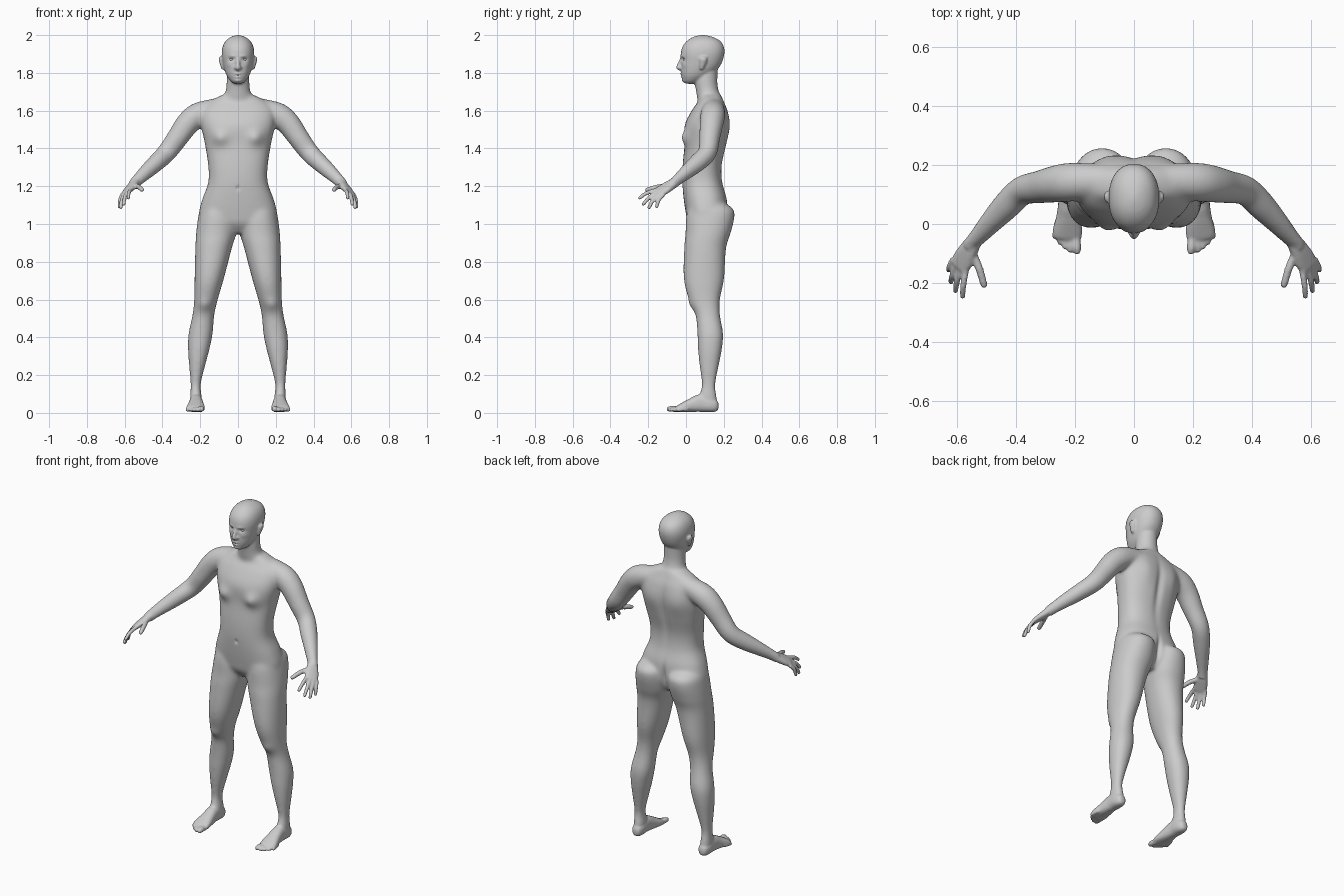
import bpy, bmesh, math
from mathutils import Vector

bm = bmesh.new()


def smooth_keys(keys, steps=5):
    """Catmull-Rom interpolation of every value in a list of keys."""
    out = []
    for i in range(len(keys) - 1):
        p0, p1 = keys[max(i - 1, 0)], keys[i]
        p2, p3 = keys[i + 1], keys[min(i + 2, len(keys) - 1)]
        for k in range(steps):
            t = k / steps
            out.append([0.5 * (2 * b + (c - a) * t + (2 * a - 5 * b + 4 * c - d) * t * t
                               + (3 * b - a - 3 * c + d) * t ** 3)
                        for a, b, c, d in zip(p0, p1, p2, p3)])
    return out + [list(keys[-1])]


def sweep(keys, wide, side=1, flat=False, power=2.0, n=32):
    """Closed tube through keys (x, y, z, half width, half depth)."""
    keys = smooth_keys(keys)
    pts = [Vector(k[:3]) for k in keys]
    rings = []
    for i, k in enumerate(keys):
        t = (pts[min(i + 1, len(pts) - 1)] - pts[max(i - 1, 0)]).normalized()
        if flat:
            t = Vector((0, 0, 1))
        u = Vector(wide)
        u = (u - t * u.dot(t)).normalized()
        v = t.cross(u)
        ring = []
        for j in range(n):
            a = 2 * math.pi * j / n
            c, s = math.cos(a), math.sin(a)
            c = math.copysign(abs(c) ** (2 / power), c)
            s = math.copysign(abs(s) ** (2 / power), s)
            p = pts[i] + u * c * max(k[3], .001) + v * s * max(k[4], .001)
            ring.append(bm.verts.new((p.x * side, p.y, p.z)))
        rings.append(ring)
    for a, b in zip(rings, rings[1:]):
        for j in range(n):
            bm.faces.new((a[j], a[(j + 1) % n], b[(j + 1) % n], b[j]))
    bm.faces.new(rings[0])
    bm.faces.new(rings[-1])


def stack(rows, side=1, power=2.0):
    """Horizontal slices (z, x min, x max, y min, y max)."""
    sweep([((a + b) / 2, (c + d) / 2, z, (b - a) / 2, (d - c) / 2) for z, a, b, c, d in rows],
          (1, 0, 0), side, True, power)


def digit(base, tip, r, side, bend=(0, 0, 0)):
    """Round-ended finger or toe."""
    a, b = Vector(base), Vector(tip)
    m = (a + b) / 2 + Vector(bend)
    d = (b - m).normalized()
    sweep([(*a, r, r), (*m, r, r), (*(b - d * r), r * .9, r * .9),
           (*(b - d * r * .3), r * .65, r * .65), (*b, r * .15, r * .15)],
          (.9, .3, -.3), side, n=14)


def sym(rows):
    return [(z, -w, w, a, b) for z, w, a, b in rows]


# Torso
stack(sym([(.95, .08, .05, .17), (1.0, .18, .012, .205), (1.05, .207, 0, .218), (1.13, .19, -.012, .217),
           (1.22, .158, -.02, .193), (1.31, .158, -.018, .19), (1.42, .175, -.008, .214),
           (1.52, .195, -.008, .23), (1.60, .195, .03, .22), (1.65, .15, .065, .20),
           (1.685, .08, .075, .185)]), power=2.4)
# Neck
stack(sym([(1.60, .11, .07, .21), (1.66, .088, .06, .195), (1.70, .067, .053, .175),
           (1.75, .06, .047, .166), (1.82, .057, .05, .168)]))
# Head
stack(sym([(1.742, .018, .0, .035), (1.753, .036, -.012, .07), (1.78, .057, -.022, .12),
           (1.81, .070, -.026, .160), (1.85, .080, -.026, .188), (1.90, .086, -.028, .203),
           (1.94, .081, -.018, .200), (1.97, .065, .006, .180), (1.99, .038, .038, .142),
           (2.0, .008, .075, .1)]), power=2.2)
# Nose
sweep([(0, -.02, 1.885, .007, .008), (0, -.029, 1.86, .009, .01), (0, -.038, 1.838, .012, .012),
       (0, -.039, 1.827, .014, .012), (0, -.028, 1.817, .010, .008)], (1, 0, 0), n=16)

for s in (1, -1):
    # Nostril wing and ear
    digit((.011, -.012, 1.828), (.014, -.039, 1.826), .009, s)
    stack([(1.815, .076, .084, .078, .088), (1.825, .074, .089, .073, .094), (1.85, .076, .097, .072, .106),
           (1.872, .078, .102, .072, .112), (1.885, .078, .099, .08, .107)], s)
    # Leg
    stack([(1.12, .04, .17, .03, .19), (1.08, .012, .20, .01, .25), (1.03, .006, .212, .0, .256),
           (.95, .01, .222, -.003, .236), (.87, .033, .226, -.01, .212), (.71, .075, .23, -.012, .202),
           (.60, .107, .232, .015, .18), (.52, .125, .241, .05, .18), (.42, .134, .262, .06, .197),
           (.34, .15, .265, .063, .191), (.26, .171, .26, .07, .176), (.15, .197, .251, .083, .156),
           (.08, .192, .253, .07, .162), (.03, .196, .249, .09, .165)], s, 2.15)
    # Foot
    sweep([(.222, .172, .035, .012, .015), (.222, .16, .036, .026, .03), (.222, .13, .042, .034, .038),
           (.222, .08, .052, .034, .047), (.222, .03, .041, .04, .037), (.224, -.02, .028, .049, .024),
           (.226, -.048, .02, .046, .016), (.227, -.056, .018, .03, .009)], (1, 0, 0), s, power=2.4)
    # Toes
    for x, y, r in ((.192, -.104, .016), (.216, -.099, .0115), (.235, -.087, .011),
                    (.253, -.071, .0105), (.270, -.052, .0105)):
        digit((x * .8 + .044, y + .06, .02), (x, y, r + .003), r, s, (0, 0, .002))
    # Arm
    sweep([(.04, .145, 1.625, .05, .05), (.14, .145, 1.603, .06, .058), (.215, .142, 1.575, .066, .066),
           (.268, .135, 1.53, .063, .063), (.32, .125, 1.457, .056, .057), (.378, .113, 1.378, .05, .052),
           (.432, .062, 1.325, .049, .047), (.49, 0, 1.272, .038, .04), (.54, -.055, 1.224, .027, .03),
           (.553, -.075, 1.208, .027, .028)], (0, 1, 0), s)
    # Palm
    sweep([(.538, -.05, 1.226, .026, .02), (.558, -.085, 1.204, .033, .021),
           (.578, -.12, 1.182, .039, .017), (.593, -.147, 1.165, .036, .013)], (.05, .035, -.028), s, power=2.5)
    # Fingers and thumb
    for base, tip in (((.567, -.147, 1.183), (.581, -.253, 1.133)), ((.584, -.14, 1.173), (.606, -.232, 1.098)),
                      ((.600, -.133, 1.164), (.621, -.2, 1.079)), ((.612, -.118, 1.157), (.629, -.158, 1.083))):
        digit(base, tip, .0108, s, (.004, -.006, .007))
    digit((.552, -.085, 1.203), (.505, -.216, 1.178), .0135, s, (-.003, .003, .006))

bmesh.ops.recalc_face_normals(bm, faces=bm.faces)
mesh = bpy.data.meshes.new("body")
bm.to_mesh(mesh)
bm.free()
body = bpy.data.objects.new("body", mesh)
bpy.context.collection.objects.link(body)
bpy.context.view_layer.objects.active = body
body.select_set(True)

# Fuse all parts into one skin
fuse = body.modifiers.new("fuse", 'REMESH')
fuse.mode = 'VOXEL'
fuse.voxel_size = .0058
bpy.ops.object.convert(target='MESH')

# Blend joints strongly on trunk and limbs, gently on face, hands and feet
group = body.vertex_groups.new(name="trunk")
for v in body.data.vertices:
    c = v.co
    w = min(1, max(0, (c.z - .07) / .08), max(0, (1.76 - c.z) / .05), max(0, (c.y + .06) / .04))
    group.add([v.index], w, 'REPLACE')
for count, name in ((4, ""), (45, "trunk")):
    m = body.modifiers.new("blend", 'SMOOTH')
    m.factor, m.iterations, m.vertex_group = .5, count, name
bpy.ops.object.convert(target='MESH')

# Sculpted details: centre, radii, push along y
bumps = [(.10, -.02, 1.455, .045, .06, .04, -.026),      # breast
         (0, .23, 1.42, .022, .06, .16, -.012),          # spine
         (0, .23, 1.04, .014, .06, .07, -.018),          # cleft
         (.09, .22, 1.52, .05, .05, .08, .008),          # shoulder blade
         (0, -.02, 1.19, .009, .03, .012, .007),         # navel
         (.178, .03, .57, .03, .04, .035, -.008),        # knee
         (.034, -.02, 1.872, .015, .03, .009, .010),     # eye socket
         (.03, -.025, 1.889, .02, .02, .006, -.004),     # brow
         (.05, -.01, 1.842, .018, .03, .015, -.004),     # cheek
         (0, -.025, 1.794, .017, .03, .005, -.008),      # upper lip
         (0, -.025, 1.779, .015, .03, .005, -.008),      # lower lip
         (0, -.025, 1.7865, .02, .03, .0025, .006),      # mouth line
         (0, -.015, 1.757, .02, .03, .011, -.007)]       # chin
for v in body.data.vertices:
    x, y, z = abs(v.co.x), v.co.y, v.co.z
    for cx, cy, cz, rx, ry, rz, push in bumps:
        d = ((x - cx) / rx) ** 2 + ((y - cy) / ry) ** 2 + ((z - cz) / rz) ** 2
        if d < 9:
            v.co.y += push * math.exp(-d)
body.data.shade_smooth()

# Eyes
for s, name in ((1, "left_eye"), (-1, "right_eye")):
    bpy.ops.mesh.primitive_uv_sphere_add(segments=24, ring_count=12, radius=.012,
                                         location=(.034 * s, -.003, 1.872))
    bpy.context.object.name = name
    bpy.context.object.scale = (1.1, 1, .75)
    bpy.ops.object.shade_smooth()
